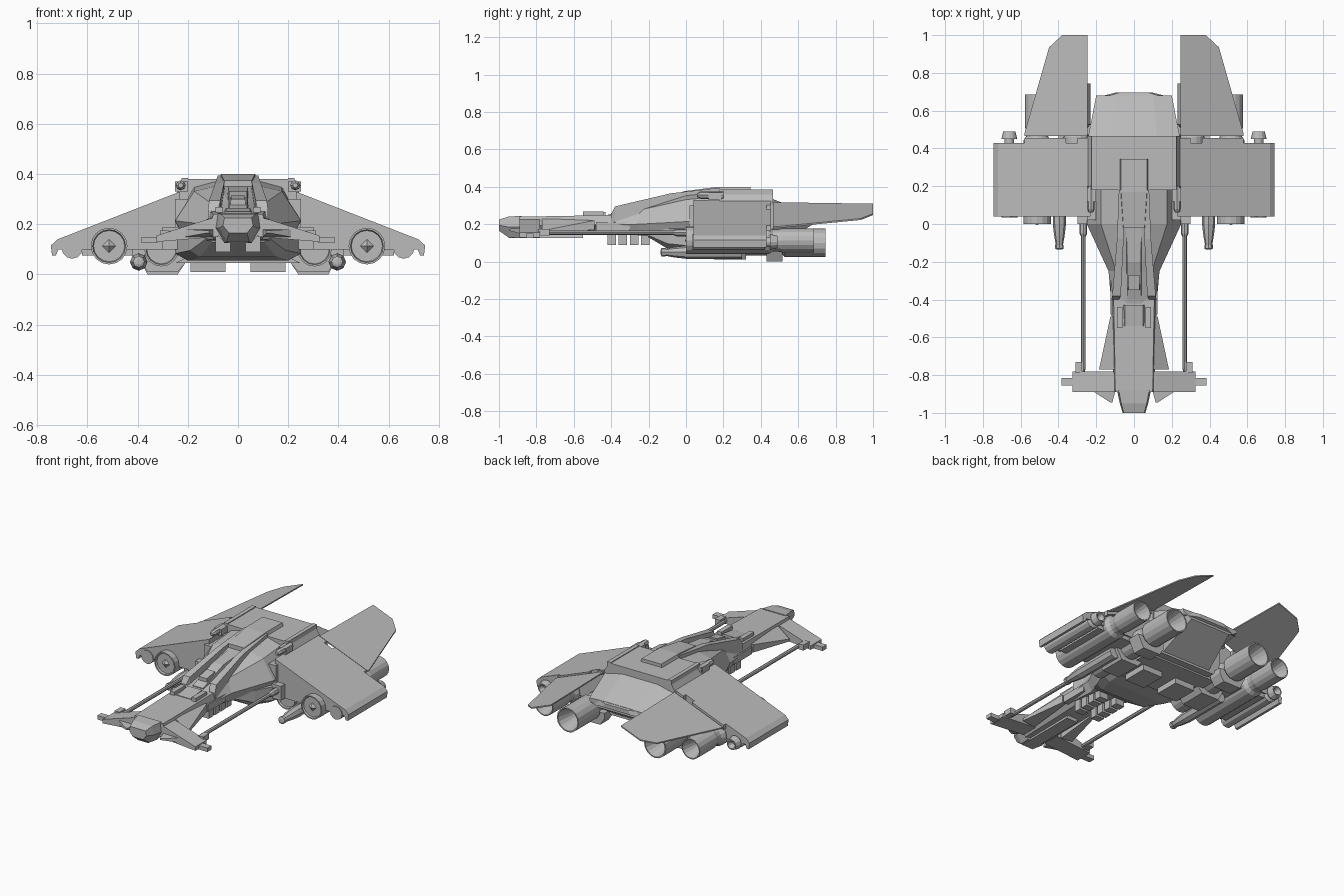
import bpy, bmesh, math

cube = bpy.data.objects.get("Cube")
if cube:
    bpy.data.objects.remove(cube)

GREY = (0.5, 0.5, 0.5, 1)
grey = bpy.data.materials.new("hull grey")
grey.use_nodes = True
grey.diffuse_color = GREY
grey.node_tree.nodes["Principled BSDF"].inputs["Base Color"].default_value = GREY

# Half cross-sections as fractions of width and height, from bottom to top
SHOULDERED = ((.8, 0), (1, .4), (.7, .9), (.3, 1))
BOXED = ((.8, 0), (1, .2), (1, .8), (.85, 1))
FLAT_TOPPED = ((.7, 0), (1, .6), (1, .9), (.5, 1))
KEELED = ((.6, 0), (1, .5), (.9, 1))
TAPERED = ((1, 0), (.8, 1))


def loft(name, rings, mirror=False):
    """Skin a row of rings with equal point counts and cap both ends."""
    bm = bmesh.new()
    rows = [[bm.verts.new(point) for point in ring] for ring in rings]
    count = len(rows[0])
    for row, following in zip(rows, rows[1:]):
        for i in range(count):
            j = (i + 1) % count
            bm.faces.new((row[i], row[j], following[j], following[i]))
    bm.faces.new(rows[0])
    bm.faces.new(rows[-1])
    bmesh.ops.recalc_face_normals(bm, faces=bm.faces[:])
    mesh = bpy.data.meshes.new(name)
    bm.to_mesh(mesh)
    bm.free()
    mesh.materials.append(grey)
    part = bpy.data.objects.new(name, mesh)
    bpy.context.collection.objects.link(part)
    if mirror:
        part.modifiers.new("mirror", 'MIRROR').use_mirror_merge = False


def station(y, width, low, high):
    return y, width, low, high


def hull(name, shape, *stations):
    """Symmetric body whose cross-section shape is scaled at every station."""
    rings = []
    for y, width, low, high in stations:
        half = [(width * across, y, low + (high - low) * up) for across, up in shape]
        rings.append(half + [(-x, depth, z) for x, depth, z in reversed(half)])
    loft(name, rings)


def frame(y, inner, outer, low, high):
    """Upright rectangle beside the centre line."""
    return [(inner, y, low), (outer, y, low), (outer, y, high), (inner, y, high)]


def block(name, inner, outer, front, back, low, high):
    """Pair of mirrored boxes."""
    loft(name, [frame(y, inner, outer, low, high) for y in (front, back)], True)


def tube(name, x, z, sides, rings):
    """Pair of turned parts along y, from (radius, y) rings."""
    turns = [2 * math.pi * i / sides for i in range(sides)]
    loft(name, [[(x + radius * math.cos(turn), y, z + radius * math.sin(turn))
                 for turn in turns] for radius, y in rings], True)


def engine(name, x, z, radius, front, waist, back, nozzle):
    """Nacelle with a stepped waist and a hollow flared nozzle."""
    step = radius / 3
    tube(name, x, z, 16, [
        (radius * .85, front + step / 2), (radius * .9, front), (radius, front),
        (radius, waist), (radius * .8, waist + step), (radius * .8, waist + 2 * step),
        (nozzle, waist + 3 * step), (nozzle, back), (nozzle * .9, back),
        (nozzle * .4, back - 2 * nozzle)])


def gun(name, x, z, radius, muzzle, shoulder, back):
    """Barrel that swells from the muzzle to its shoulder."""
    tube(name, x, z, 8, [(radius / 2, muzzle), (radius * .8, (muzzle + shoulder) / 2),
                         (radius, shoulder), (radius, back)])


def slope(x):
    """Height of the wing's upper skin."""
    return .42 - .39 * x


def skin_plate(name, inner, outer, front, back, thickness):
    """Pair of plates following the wing's slope."""
    loft(name, [[(x, y, slope(x) - drop) for x, drop in
                 ((inner, 0), (outer, 0), (outer, thickness), (inner, thickness))]
                for y in (front, back)], True)


# Main hull: tapered canopy shoulders, boxed middle, thin-lipped tail and belly
hull("canopy_hull", SHOULDERED,
     station(y=-.42, width=.12, low=.16, high=.25),
     station(y=-.25, width=.135, low=.14, high=.29),
     station(y=0, width=.25, low=.12, high=.355),
     station(y=.19, width=.25, low=.1, high=.375))
hull("middle_hull", BOXED,
     station(y=.18, width=.25, low=.055, high=.38),
     station(y=.465, width=.25, low=.055, high=.38))
hull("tail_hull", FLAT_TOPPED,
     station(y=.45, width=.245, low=.06, high=.34),
     station(y=.68, width=.2, low=.2, high=.25))
hull("tail_lip", TAPERED,
     station(y=.67, width=.2, low=.21, high=.25),
     station(y=.695, width=.1, low=.22, high=.245))
hull("belly", BOXED,
     station(y=-.2, width=.13, low=.13, high=.18),
     station(y=-.1, width=.19, low=.07, high=.2),
     station(y=.02, width=.25, low=.055, high=.2),
     station(y=.2, width=.25, low=.055, high=.2))
block("roof_edge", inner=.2, outer=.225, front=.18, back=.465, low=.34, high=.385)

# Roof block, and two rails framing the cockpit
hull("roof_block", TAPERED,
     station(y=-.02, width=.07, low=.33, high=.375),
     station(y=.17, width=.085, low=.35, high=.4),
     station(y=.345, width=.085, low=.35, high=.4))
loft("canopy_rail", [
    frame(y=.18, inner=.05, outer=.08, low=.34, high=.395),
    frame(y=-.08, inner=.055, outer=.09, low=.3, high=.365),
    frame(y=-.38, inner=.07, outer=.115, low=.2, high=.295),
    frame(y=-.4, inner=.08, outer=.12, low=.2, high=.255)], mirror=True)
hull("cockpit_glass", TAPERED,
     station(y=-.4, width=.045, low=.23, high=.26),
     station(y=-.2, width=.045, low=.25, high=.33),
     station(y=-.02, width=.05, low=.3, high=.35))
hull("cockpit_seat", TAPERED,
     station(y=-.35, width=.035, low=.25, high=.3),
     station(y=-.27, width=.035, low=.25, high=.315))

# Forward fuselage, nose and side fairings
hull("forward_fuselage", KEELED,
     station(y=-.89, width=.11, low=.14, high=.24),
     station(y=-.6, width=.115, low=.145, high=.245),
     station(y=-.4, width=.12, low=.15, high=.25))
hull("nose", KEELED,
     station(y=-1, width=.06, low=.165, high=.225),
     station(y=-.95, width=.075, low=.13, high=.24),
     station(y=-.88, width=.09, low=.125, high=.245))
block("hump_rail", inner=.06, outer=.09, front=-.55, back=-.44, low=.24, high=.268)
hull("dorsal_hump", TAPERED,
     station(y=-.54, width=.06, low=.24, high=.25),
     station(y=-.43, width=.06, low=.24, high=.265))
hull("chin_keel", TAPERED,
     station(y=-.95, width=.04, low=.125, high=.15),
     station(y=-.55, width=.04, low=.125, high=.15))
loft("side_fairing", [
    frame(y=-.49, inner=.1, outer=.125, low=.17, high=.22),
    [(.1, -.77, .14), (.185, -.77, .15), (.185, -.77, .165), (.1, -.77, .23)]], mirror=True)
block("neck_side_block", inner=.09, outer=.125, front=-.48, back=-.3, low=.165, high=.21)
for i in range(4):
    y = -.42 + i * .06
    block("neck_vent", inner=.03, outer=.09, front=y, back=y + .045, low=.09, high=.17)

# Drooping front winglets, tips, spikes and long struts
loft("front_winglet", [
    [(.08, y, .15), (.08, y, .23), (.12, y, .22), (.325, y, .155), (.325, y, .13)]
    for y in (-.89, -.78)], mirror=True)
block("winglet_tip", inner=.32, outer=.385, front=-.855, back=-.815, low=.125, high=.15)
loft("winglet_spike", [
    frame(y=-.945, inner=.115, outer=.125, low=.165, high=.175),
    frame(y=-.89, inner=.1, outer=.21, low=.15, high=.18)], mirror=True)
block("strut_socket", inner=.275, outer=.31, front=-.79, back=-.73, low=.14, high=.175)
gun("long_strut", x=.268, z=.155, radius=.012, muzzle=-.8, shoulder=-.75, back=.06)
gun("strut_collar", x=.268, z=.155, radius=.02, muzzle=-.07, shoulder=-.05, back=.06)

# Wedge wings with hinges and rear flap bars
loft("wing", [
    [(.23, y, .1), (.23, y, slope(.23)), (.72, y, slope(.72)), (.745, y, .115),
     (.74, y, .075), (.725, y, .075), (.715, y, .1)]
    for y in (.04, .43)], mirror=True)
block("underwing_slab", inner=.23, outer=.62, front=.08, back=.42, low=.075, high=.11)
skin_plate("wing_hinge", inner=.24, outer=.3, front=.42, back=.455, thickness=.03)
skin_plate("rear_flap_bar", inner=.36, outer=.58, front=.42, back=.455, thickness=.03)

# Thin swept tail fins following the wing slope
FIN = ((.245, .465), (.245, 1), (.38, 1), (.45, .935), (.58, .48), (.58, .465))
loft("tail_fin", [[(x, y, slope(x) - drop - .015 * y) for x, y in FIN]
                  for drop in (0, .008)], mirror=True)

# Engines: inner pair, outer pair with intake spikes, small wing-tip thrusters
engine("inner_engine", x=.305, z=.1, radius=.068,
       front=.04, waist=.46, back=.745, nozzle=.076)
engine("outer_engine", x=.513, z=.113, radius=.073,
       front=0, waist=.44, back=.685, nozzle=.064)
tube("intake_spike", x=.513, z=.113, sides=4, rings=[(.002, -.005), (.06, .035)])
tube("tip_thruster", x=.66, z=.105, sides=12, rings=[
    (.042, .035), (.042, .42), (.025, .43), (.025, .45), (.042, .45),
    (.032, .49), (.025, .49), (.01, .46)])

# Guns below the wings and beside the roof
gun("lower_gun", x=.395, z=.05, radius=.035, muzzle=-.12, shoulder=0, back=.3)
gun("gun_muzzle", x=.395, z=.05, radius=.023, muzzle=-.135, shoulder=-.13, back=-.11)
block("gun_mount", inner=.37, outer=.42, front=.06, back=.28, low=.05, high=.12)
gun("roof_gun", x=.228, z=.355, radius=.02, muzzle=.06, shoulder=.08, back=.2)
block("roof_gun_arm", inner=.2, outer=.25, front=.12, back=.19, low=.33, high=.37)

# Belly plate and pads, engine cradles and root blocks
hull("belly_plate", TAPERED,
     station(y=.13, width=.25, low=.045, high=.07),
     station(y=.42, width=.25, low=.045, high=.07))
block("belly_pad", inner=.05, outer=.19, front=.15, back=.31, low=.01, high=.06)
for front, back, low in ((.15, .32, .01), (.43, .515, 0)):
    loft("engine_cradle", [
        [(.24, y, low), (.36, y, low), (.4, y, .08), (.21, y, .08), (.21, y, .045)]
        for y in (front, back)], mirror=True)
block("wing_root_block", inner=.23, outer=.3, front=0, back=.1, low=.1, high=.19)
block("root_panel", inner=.2, outer=.25, front=.02, back=.18, low=.12, high=.3)
